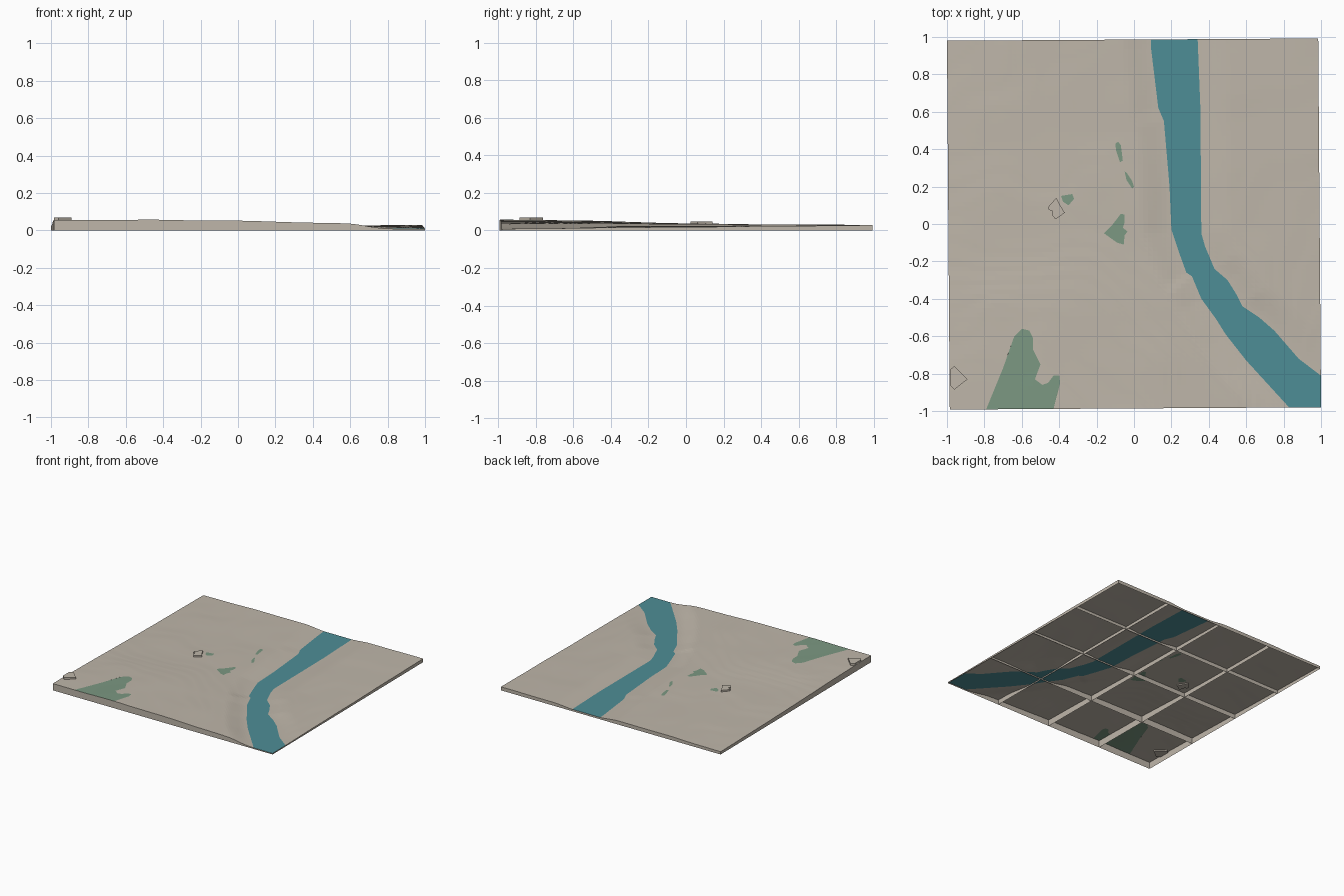
import bpy, bmesh, math
from mathutils import Vector, noise
from mathutils.geometry import delaunay_2d_cdt, intersect_point_line

cube = bpy.data.objects.get("Cube")
if cube:
    bpy.data.objects.remove(cube)


def make_material(name, rgb):
    mat = bpy.data.materials.new(name)
    mat.use_nodes = True
    mat.diffuse_color = (*rgb, 1)
    mat.node_tree.nodes["Principled BSDF"].inputs["Base Color"].default_value = (*rgb, 1)
    return mat


SAND = make_material("sand_beige", (0.52, 0.47, 0.40))
WATER = make_material("river_teal", (0.076, 0.27, 0.305))
GRASS = make_material("grass_green", (0.20, 0.314, 0.223))

# Plan outlines in hundredths of a unit
RIVER = [(9, 105), (9, 95), (13, 62), (16, 55), (19, 20), (20, -3), (24, -15), (28, -26),
         (31, -28), (36, -40), (44, -51), (49, -59), (60, -73), (83, -105),
         (105, -105), (105, -81), (88, -72), (75, -57), (67, -50), (58, -44), (55, -38),
         (50, -30), (43, -24), (38, -12), (36, -5), (35.5, 62), (34, 105)]
WOODS = [
    [(-79, -105), (-79, -99), (-70, -77), (-64, -60), (-60, -56), (-56, -57), (-54, -61),
     (-54, -67), (-50, -75), (-53, -83), (-49, -86), (-46, -85), (-43, -81), (-40, -81),
     (-39.5, -85), (-43, -105)],
    [(-16, -5), (-12, -1), (-7, 5.5), (-5, 5), (-5, 1), (-6, -2), (-3.5, -4), (-5, -6),
     (-5.5, -11), (-9, -10)],
    [(-39, 15), (-33, 16), (-32, 13.5), (-35, 10), (-38, 12)],
    [(-10, 43), (-8.5, 44), (-7, 42), (-6, 34), (-7.5, 33), (-9.5, 39)],
    [(-5, 28), (-4, 27.5), (-1, 23), (0, 20), (-1, 19), (-4, 23.5)],
]

# Plateau heights in thousandths, rows from front to back
HEIGHTS = [(55, 57, 52, 39, 10),
           (50, 52, 45, 32, 14),
           (37, 36, 36, 23, 19),
           (29, 31, 31, 25, 24),
           (22, 29, 31, 27, 29)]


def to_plan(poly):
    """World outline to the unit square of the tile sheet, clipped at its rim."""
    clip = lambda t: max(-1, min(1, t))
    out = []
    for px, py in poly:
        x, y = px / 100, py / 100
        out.append(Vector((clip((x + 0.0075 * y) / 0.9925), clip((y - 0.006 * x) / 0.986))))
    return out


def to_world(u, v, z):
    return Vector((0.9925 * u - 0.0075 * v, 0.986 * v + 0.006 * u, z))


def inside(p, poly):
    hit = False
    for a, b in zip(poly, poly[1:] + poly[:1]):
        if (a.y > p.y) != (b.y > p.y) and p.x < a.x + (b.x - a.x) * (p.y - a.y) / (b.y - a.y):
            hit = not hit
    return hit


def smooth(t):
    t = max(0, min(1, t))
    return t * t * (3 - 2 * t)


def distance(p, poly):
    best = 9
    for a, b in zip(poly, poly[1:] + poly[:1]):
        if (b - a).length < 1e-6:
            continue
        t = max(0, min(1, intersect_point_line(p, a, b)[1]))
        best = min(best, (a + (b - a) * t - p).length)
    return best


river = to_plan(RIVER)
woods = [to_plan(w) for w in WOODS]


def height(p):
    # Blended plateau, light undulation, soft terraces, then the river bed
    fu, fv = (p.x + 1) * 2, (p.y + 1) * 2
    i, j = min(3, int(fu)), min(3, int(fv))
    s, t = fu - i, fv - j
    s, t = (s + smooth(s)) / 2, (t + smooth(t)) / 2
    row = lambda r: HEIGHTS[r][i] * (1 - s) + HEIGHTS[r][i + 1] * s
    h = (row(j) * (1 - t) + row(j + 1) * t) / 1000
    h += 0.002 * noise.noise(Vector((p.x * 4, p.y * 4, 0.5)))
    step = 0.003
    k = math.floor(h / step)
    h = step * (k + smooth(h / step - k))
    water = 0.009 + 0.003 * (p.y + 1)
    if inside(p, river):
        return water
    return water + (h - water) * smooth((distance(p, river) + 0.01) / 0.18)


def add_object(name, bm, mats):
    mesh = bpy.data.meshes.new(name)
    bm.to_mesh(mesh)
    bm.free()
    for m in mats:
        mesh.materials.append(m)
    obj = bpy.data.objects.new(name, mesh)
    bpy.context.collection.objects.link(obj)
    return obj


# Triangulated sheet that follows the outlines and the tile borders
N = 80
LINES = (-1, -0.5, 0, 0.5, 1)
points = [Vector((2 * i / N - 1, 2 * j / N - 1)) for j in range(N + 1) for i in range(N + 1)]
edges = []
for k in range(0, N + 1, N // 4):
    edges += [(k * (N + 1), k * (N + 1) + N), (k, N * (N + 1) + k)]
for poly in [river] + woods:
    start, n = len(points), len(poly)
    points += poly
    edges += [(start + i, start + (i + 1) % n) for i in range(n)]
flat, _, tris, *_ = delaunay_2d_cdt(points, edges, [], 0, 1e-5, False)

# Terrain surface, coloured by outline
bm = bmesh.new()
verts = [bm.verts.new(to_world(p.x, p.y, height(p))) for p in flat]
for tri in tris:
    face = bm.faces.new([verts[i] for i in tri])
    mid = sum((flat[i] for i in tri), Vector((0, 0))) / len(tri)
    if inside(mid, river):
        face.material_index = 1
    elif any(inside(mid, w) for w in woods):
        face.material_index = 2

# Walls hanging from every tile border down to the ground
bm.verts.index_update()
walls = bmesh.new()
for e in bm.edges:
    a, b = (v.index for v in e.verts)
    if any(abs(flat[a][c] - k) < 1e-4 and abs(flat[b][c] - k) < 1e-4
           for c in (0, 1) for k in LINES):
        p, q = e.verts[0].co, e.verts[1].co
        ring = [p, q, Vector((q.x, q.y, 0)), Vector((p.x, p.y, 0))]
        face = walls.faces.new([walls.verts.new(c) for c in ring])
        face.normal_update()
        if face.normal.dot((p + q) / 2) < 0:
            face.normal_flip()
bmesh.ops.remove_doubles(walls, verts=walls.verts, dist=1e-6)
add_object("terrain", bm, [SAND, WATER, GRASS])
add_object("tile_walls", walls, [SAND])


# Flat-roofed buildings
def building(name, outline, bottom, top):
    b = bmesh.new()
    base = b.faces.new([b.verts.new((x / 100, y / 100, bottom)) for x, y in outline])
    moved = bmesh.ops.extrude_face_region(b, geom=[base])["geom"]
    bmesh.ops.translate(b, vec=(0, 0, top - bottom),
                        verts=[g for g in moved if isinstance(g, bmesh.types.BMVert)])
    bmesh.ops.recalc_face_normals(b, faces=b.faces)
    add_object(name, b, [SAND])


building("middle_house", [(-46, 9), (-41.5, 14), (-39.5, 10), (-37, 6), (-42, 2.5),
                          (-44, 5), (-43.5, 7), (-45.5, 7.5)], 0.028, 0.048)
building("corner_house", [(-98.5, -78), (-96, -76), (-89, -83), (-96, -88.5), (-98.5, -86)],
         0.045, 0.07)
